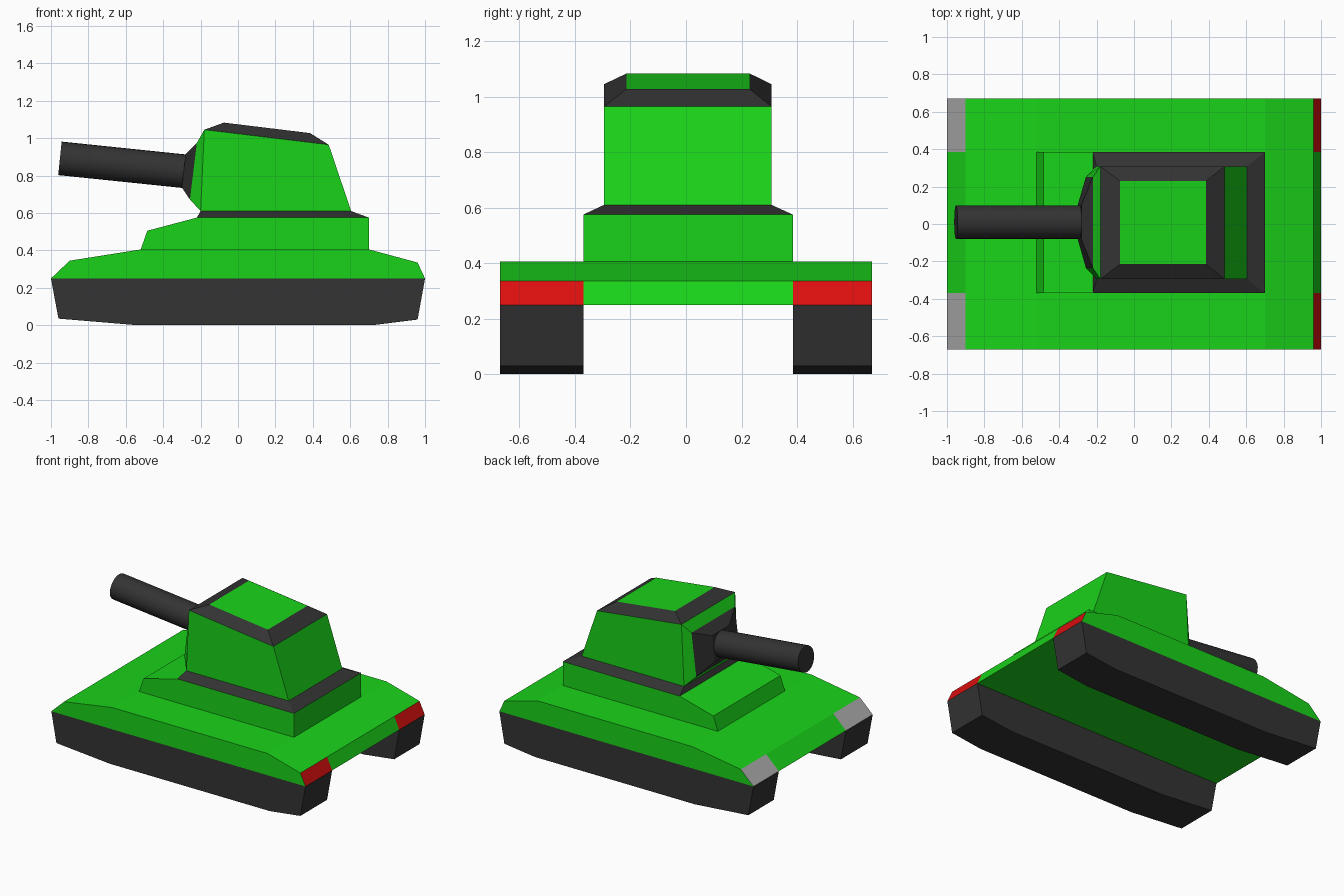
import bpy, bmesh
from mathutils import Vector

if "Cube" in bpy.data.objects:
    bpy.data.objects.remove(bpy.data.objects["Cube"])


def material(name, rgb):
    m = bpy.data.materials.new(name)
    m.diffuse_color = (*rgb, 1)
    m.use_nodes = True
    m.node_tree.nodes["Principled BSDF"].inputs["Base Color"].default_value = m.diffuse_color
    return m


GREEN = material("green", (0.01, 0.65, 0.01))
DARK = material("dark", (0.033, 0.033, 0.033))
RED = material("red", (0.72, 0.005, 0.005))
LIGHT = material("light_grey", (0.4, 0.4, 0.4))


def loft(name, rings, bands, caps=(None, None)):
    """Bridge equal-length rings; one material per band, or one per side within a band."""
    bm = bmesh.new()
    me = bpy.data.meshes.new(name)
    slots = [GREEN, DARK, RED, LIGHT]
    for m in slots:
        me.materials.append(m)
    vs = [[bm.verts.new(p) for p in r] for r in rings]
    n = len(vs[0])
    for k, mats in enumerate(bands):
        for i in range(n):
            j = (i + 1) % n
            f = bm.faces.new((vs[k][i], vs[k][j], vs[k + 1][j], vs[k + 1][i]))
            f.material_index = slots.index(mats[i] if isinstance(mats, list) else mats)
    for ring, m in zip((vs[0], vs[-1]), caps):
        if m:
            bm.faces.new(ring).material_index = slots.index(m)
    bmesh.ops.recalc_face_normals(bm, faces=bm.faces)
    bm.to_mesh(me)
    bm.free()
    ob = bpy.data.objects.new(name, me)
    bpy.context.collection.objects.link(ob)
    return ob


def section(profile, y):
    return [(x, y, z) for x, z in profile]


def rect(xa, za, xb, zb, y0, y1):
    """Rectangle across the tank between two side-view points."""
    return [(xa, y0, za), (xb, y0, zb), (xb, y1, zb), (xa, y1, za)]


Y = [-0.67, -0.37, 0.385, 0.67]

# tracks
track = [(-1, .25), (-.96, .035), (-.54, 0), (.72, 0), (.96, .03), (1, .25)]
for name, a, b in (("track_front", Y[0], Y[1]), ("track_back", Y[2], Y[3])):
    loft(name, [section(track, a), section(track, b)], [DARK], (DARK, DARK))

# hull with head and tail lights in its outer bands
hull = [(-1, .25), (-.9, .345), (-.52, .405), (.7, .405), (.96, .335), (1, .25)]
lights = [LIGHT, GREEN, GREEN, GREEN, RED, GREEN]
loft("hull", [section(hull, y) for y in Y], [lights, GREEN, lights], (GREEN, GREEN))

# raised deck
deck = [(-.52, .405), (-.485, .505), (-.22, .575), (.7, .575), (.7, .405)]
loft("upper_deck", [section(deck, Y[1]), section(deck, Y[2])], [GREEN], (GREEN, GREEN))

# turret: dark base ring, body, dark roof bevel, roof
T0, T1 = -.295, .308
loft("turret", [rect(-.22, .575, .7, .575, Y[1], Y[2]),
                rect(-.2, .61, .605, .61, T0, T1),
                rect(-.18, 1.045, .485, .965, T0, T1),
                rect(-.075, 1.083, .385, 1.027, -.215, .23)],
     [DARK, GREEN, DARK], (None, GREEN))

# gun mantlet on the turret front
loft("mantlet", [rect(-.2, .61, -.18, 1.045, T0, T1),
                 rect(-.257, .672, -.22, .975, -.235, .252),
                 rect(-.3, .735, -.28, .915, -.085, .105)],
     [GREEN, DARK], (None, DARK))

# gun barrel
a, b = Vector((-.285, .01, .823)), Vector((-.952, .01, .892))
bpy.ops.mesh.primitive_cylinder_add(vertices=24, radius=.09, depth=(b - a).length,
                                    location=(a + b) / 2)
barrel = bpy.context.object
barrel.name = "gun_barrel"
barrel.rotation_euler = (b - a).to_track_quat('Z', 'Y').to_euler()
barrel.data.materials.append(DARK)
bpy.ops.object.shade_smooth_by_angle()
